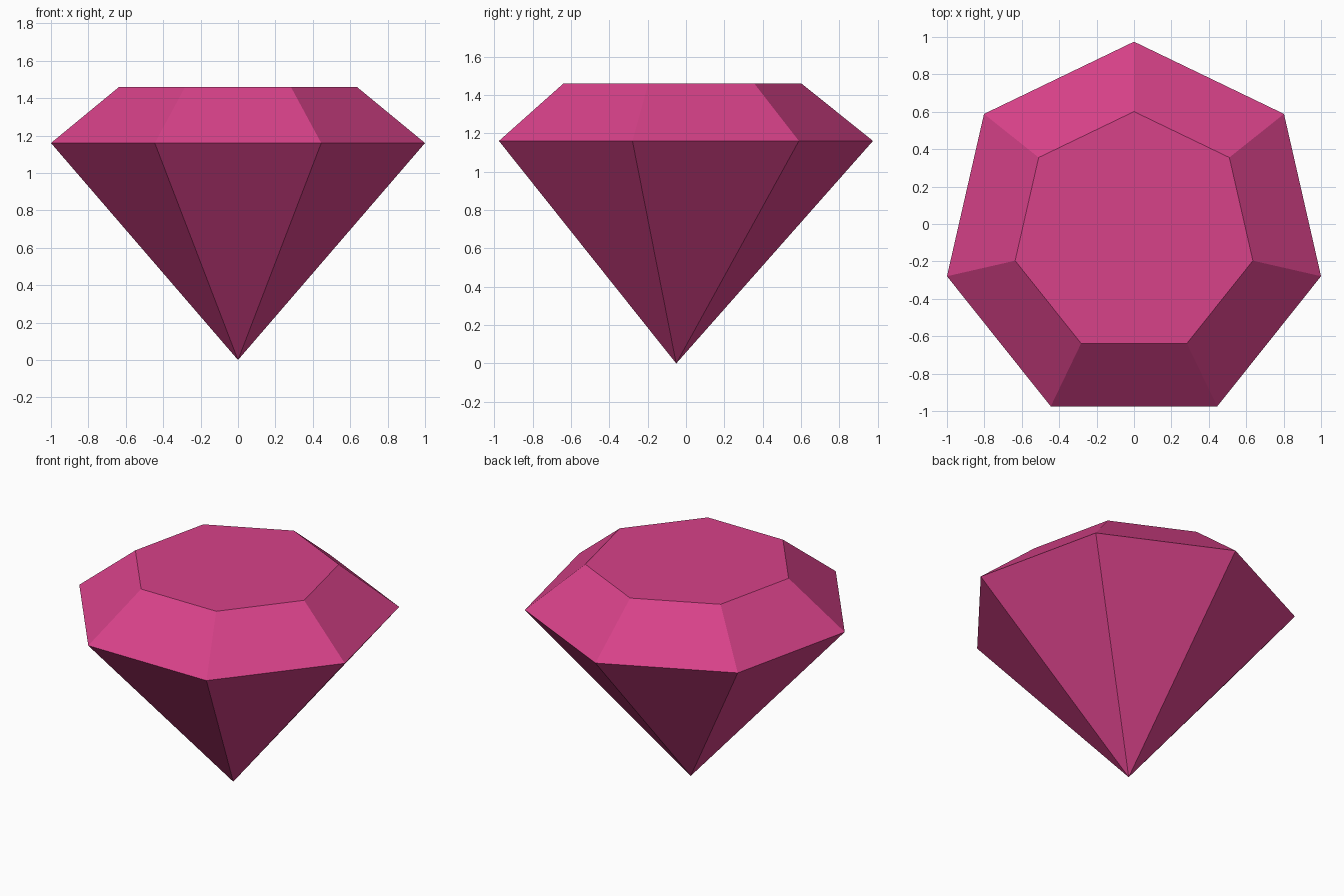
import bpy, bmesh, math

if "Cube" in bpy.data.objects:
    bpy.data.objects.remove(bpy.data.objects["Cube"], do_unlink=True)

SIDES = 7
CENTRE_Y = -0.051
GIRDLE_R, GIRDLE_Z = 1.0257, 1.16
TABLE_R, TABLE_Z = 0.652, 1.46

# Gem colour
pink = bpy.data.materials.new("gem pink")
pink.use_nodes = True
colour = (0.68, 0.054, 0.25, 1.0)
pink.diffuse_color = colour
pink.node_tree.nodes["Principled BSDF"].inputs["Base Color"].default_value = colour

bm = bmesh.new()


def ring(radius, z):
    """Regular polygon of vertices with one corner pointing to the back."""
    angles = [math.pi / 2 + 2 * math.pi * i / SIDES for i in range(SIDES)]
    return [bm.verts.new((radius * math.cos(a), CENTRE_Y + radius * math.sin(a), z))
            for a in angles]


# Pointed base, wide girdle and flat table
tip = bm.verts.new((0, CENTRE_Y, 0))
girdle = ring(GIRDLE_R, GIRDLE_Z)
table = ring(TABLE_R, TABLE_Z)
for i in range(SIDES):
    j = (i + 1) % SIDES
    bm.faces.new((tip, girdle[j], girdle[i]))
    bm.faces.new((girdle[i], girdle[j], table[j], table[i]))
bm.faces.new(table)
bmesh.ops.recalc_face_normals(bm, faces=bm.faces)

mesh = bpy.data.meshes.new("cut_gem")
bm.to_mesh(mesh)
bm.free()
mesh.materials.append(pink)
gem = bpy.data.objects.new("cut_gem", mesh)
bpy.context.collection.objects.link(gem)
